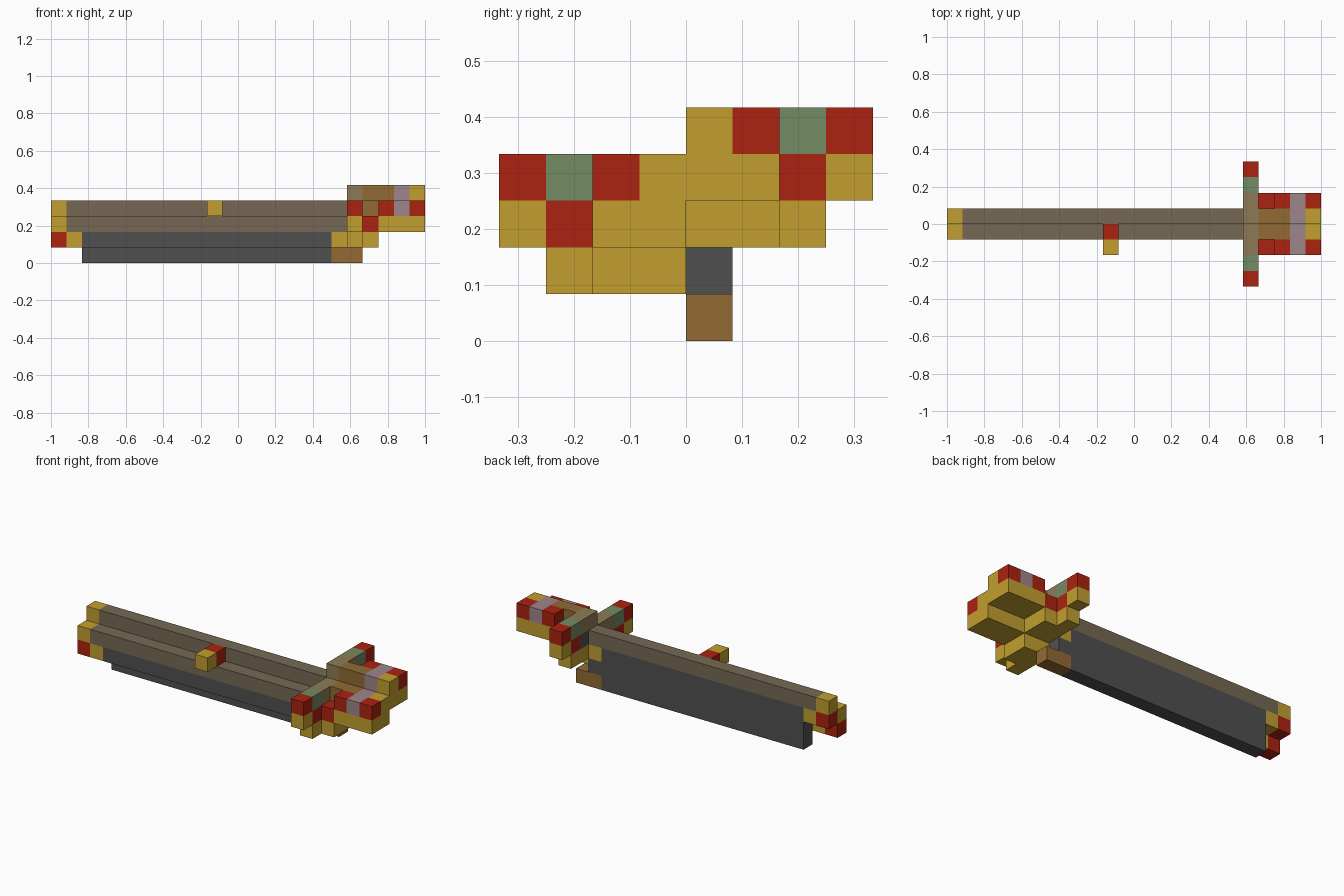
import bpy, bmesh
from mathutils import Vector

if "Cube" in bpy.data.objects:
    bpy.data.objects.remove(bpy.data.objects["Cube"], do_unlink=True)

UNIT = 1 / 12

# One flat material per colour
PALETTE = {
    "gold": (194, 159, 47), "red": (172, 34, 16), "sage": (115, 140, 99),
    "lilac": (158, 134, 139), "tan": (142, 123, 87), "brown": (146, 107, 52),
    "dull_brown": (118, 105, 84), "dark_grey": (80, 80, 80),
}


def linear(c):
    c /= 255
    return c / 12.92 if c < 0.04045 else ((c + 0.055) / 1.055) ** 2.4


MATS = {}
for mat_name, rgb in PALETTE.items():
    mat = bpy.data.materials.new(mat_name)
    mat.use_nodes = True
    colour = (*[linear(c) for c in rgb], 1)
    mat.diffuse_color = colour
    bsdf = next(n for n in mat.node_tree.nodes if n.type == "BSDF_PRINCIPLED")
    bsdf.inputs["Base Color"].default_value = colour
    MATS[mat_name] = mat

COLOURS = list(PALETTE)
cells = {}  # grid cell -> (part, colour)


def block(part, colour, xs, ys, zs):
    """Fill a box of grid cells."""
    for x in range(*xs):
        for y in range(*ys):
            for z in range(*zs):
                cells[x, y, z] = (part, colour)


def pair(part, colour, xs, out, zs):
    """Fill a front box and its mirrored twin, which sits one step higher."""
    block(part, colour, xs, (-out[1], -out[0]), zs)
    block(part, colour, xs, out, (zs[0] + 1, zs[1] + 1))


# Long body with its rear cap
pair("body", "dull_brown", (-11, 7), (0, 1), (2, 3))
pair("rear_cap", "gold", (-12, -11), (0, 1), (2, 3))
pair("rear_cap", "red", (-12, -11), (0, 1), (1, 2))
pair("rear_cap", "gold", (-11, -10), (0, 1), (1, 2))

# Blade under the body
pair("blade", "dark_grey", (-10, 6), (0, 1), (1, 2))
block("blade", "dark_grey", (-10, 6), (0, 1), (0, 2))
block("blade", "dark_grey", (6, 7), (0, 1), (1, 2))
block("blade_grip", "brown", (6, 8), (0, 1), (0, 1))

# Side nub on the front of the body
block("side_nub", "red", (-2, -1), (-1, 0), (3, 4))
block("side_nub", "gold", (-2, -1), (-2, -1), (3, 4))

# Cross guard: core, then stepped wings
pair("guard", "gold", (6, 9), (0, 1), (1, 2))
pair("guard", "gold", (7, 9), (1, 2), (1, 2))
pair("guard", "gold", (7, 9), (0, 1), (2, 3))
pair("guard", "dark_grey", (7, 8), (1, 2), (2, 3))
pair("guard", "red", (8, 9), (1, 2), (2, 3))
pair("guard", "tan", (7, 8), (0, 2), (3, 4))
pair("guard_wings", "gold", (7, 8), (2, 3), (1, 2))
pair("guard_wings", "red", (7, 8), (2, 3), (2, 3))
pair("guard_wings", "sage", (7, 8), (2, 3), (3, 4))
pair("guard_wings", "gold", (7, 8), (3, 4), (2, 3))
pair("guard_wings", "red", (7, 8), (3, 4), (3, 4))

# End block
pair("end_block", "gold", (9, 12), (0, 2), (2, 3))
pair("end_block", "brown", (8, 10), (0, 1), (3, 4))
pair("end_block", "red", (9, 10), (1, 2), (3, 4))
pair("end_block", "lilac", (10, 11), (0, 2), (3, 4))
pair("end_block", "gold", (11, 12), (0, 1), (3, 4))
pair("end_block", "red", (11, 12), (1, 2), (3, 4))


def build_part(part):
    """Make the exposed faces of a part and merge the flat ones."""
    bm = bmesh.new()
    used = [c for c in COLOURS if (part, c) in cells.values()]
    for cell, (owner, colour) in cells.items():
        if owner != part:
            continue
        centre = Vector(cell) + Vector((0.5, 0.5, 0.5))
        for axis in range(3):
            for sign in (-1, 1):
                n = Vector((0, 0, 0))
                n[axis] = sign
                if tuple(int(a + b) for a, b in zip(cell, n)) in cells:
                    continue
                u = Vector((0, 0, 0))
                u[(axis + 1) % 3] = 0.5
                v = n.cross(u)
                mid = centre + n / 2
                corners = (mid - u - v, mid + u - v, mid + u + v, mid - u + v)
                face = bm.faces.new([bm.verts.new(p * UNIT) for p in corners])
                face.material_index = used.index(colour)
    bmesh.ops.remove_doubles(bm, verts=bm.verts, dist=0.001)
    bmesh.ops.dissolve_limit(bm, angle_limit=0.01, verts=bm.verts,
                             edges=bm.edges, delimit={"MATERIAL"})
    mesh = bpy.data.meshes.new(part)
    bm.to_mesh(mesh)
    bm.free()
    for c in used:
        mesh.materials.append(MATS[c])
    bpy.context.collection.objects.link(bpy.data.objects.new(part, mesh))


for part_name in dict.fromkeys(owner for owner, _ in cells.values()):
    build_part(part_name)
